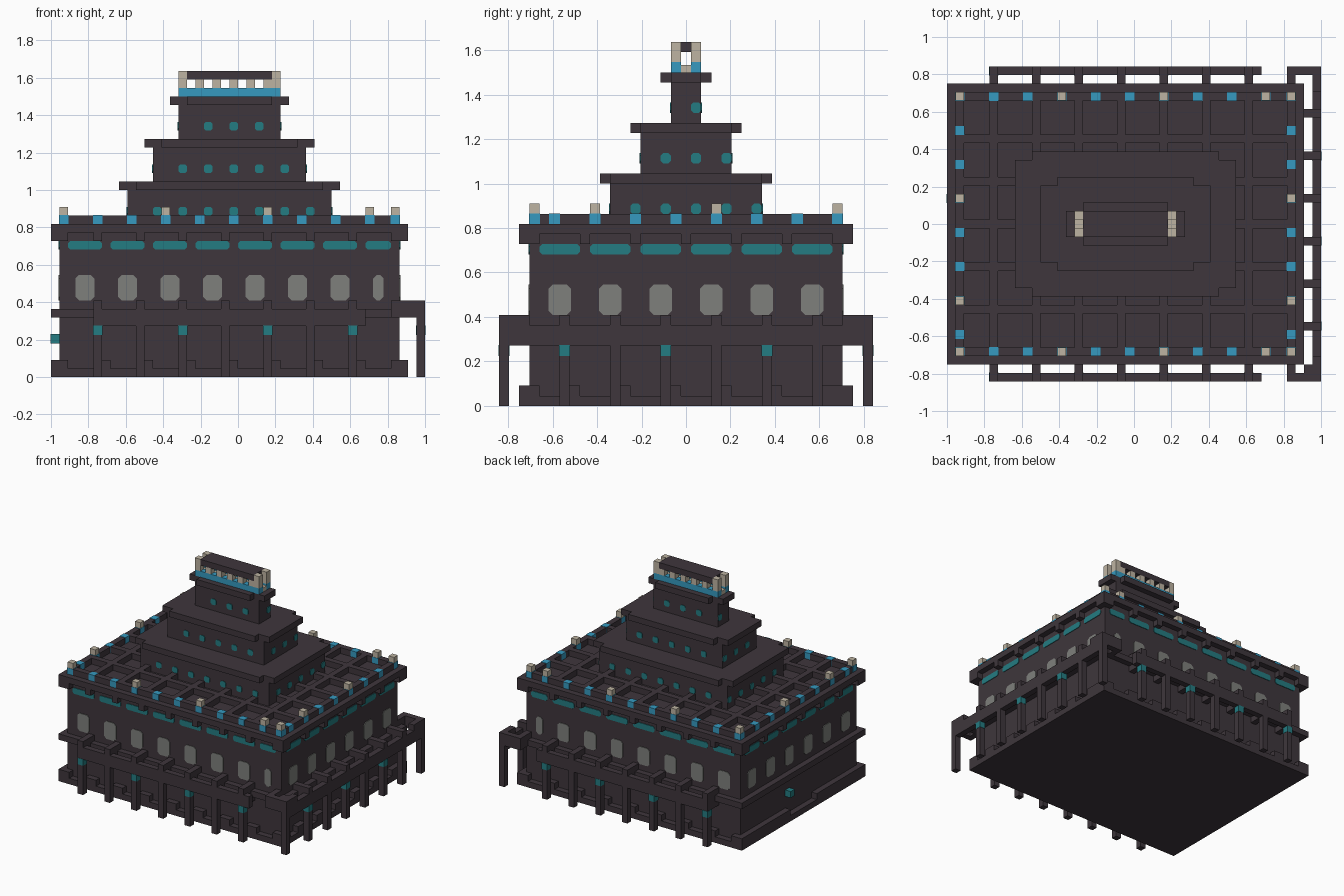
import bpy, bmesh
from mathutils import Vector

cube = bpy.data.objects.get("Cube")
if cube:
    bpy.data.objects.remove(cube)

U = 1 / 22                               # block size
ORIGIN = Vector((-1, -18.5 * U, 0))


def material(name, srgb):
    col = [((c / 255 + 0.055) / 1.055) ** 2.4 for c in srgb] + [1]
    m = bpy.data.materials.new(name)
    m.use_nodes = True
    m.diffuse_color = col
    m.node_tree.nodes["Principled BSDF"].inputs["Base Color"].default_value = col
    return m


DARK = material("dark stone", (62, 54, 60))
BEIGE = material("beige stone", (190, 180, 162))
BLUE = material("blue tile", (54, 154, 192))
TEAL = material("teal glass", (36, 124, 130))
GREY = material("grey window", (126, 128, 124))


def finish(bm, name, mat):
    bmesh.ops.recalc_face_normals(bm, faces=bm.faces)
    me = bpy.data.meshes.new(name)
    bm.to_mesh(me)
    bm.free()
    me.materials.append(mat)
    ob = bpy.data.objects.new(name, me)
    bpy.context.scene.collection.objects.link(ob)


def blocks(name, mat, boxes, grow=0.0):
    """Boxes as (x0, x1, y0, y1, z0, z1) in block units."""
    bm = bmesh.new()
    for x0, x1, y0, y1, z0, z1 in boxes:
        lo, hi = Vector((x0, y0, z0)), Vector((x1, y1, z1))
        verts = bmesh.ops.create_cube(bm, size=1)["verts"]
        for v in verts:
            p = (lo + hi) / 2
            for i in range(3):
                p[i] += v.co[i] * (hi[i] - lo[i] + 2 * grow)
            v.co = p * U + ORIGIN
    finish(bm, name, mat)


def plates(name, mat, items):
    """Thin chamfered plates: (axis, wall, sign, centre, z, half width, half height, chamfer)."""
    bm = bmesh.new()
    for axis, wall, sign, c, z, w, h, k in items:
        outline = [(w, h - k), (w - k, h), (k - w, h), (-w, h - k),
                   (-w, k - h), (k - w, -h), (w - k, -h), (w, k - h)]
        rings = []
        for depth in (-0.05, 0.1):
            ring = []
            for a, b in outline:
                d = wall + sign * depth
                p = (d, c + a, z + b) if axis == "x" else (c + a, d, z + b)
                ring.append(bm.verts.new(Vector(p) * U + ORIGIN))
            rings.append(ring)
        bm.faces.new(rings[0])
        bm.faces.new(rings[1])
        for i in range(8):
            j = (i + 1) % 8
            bm.faces.new((rings[0][i], rings[0][j], rings[1][j], rings[1][i]))
    finish(bm, name, mat)


def flip(box):
    """Mirror a box from front to back."""
    x0, x1, y0, y1, z0, z1 = box
    return (x0, x1, 37 - y1, 37 - y0, z0, z1)


def both(boxes):
    return boxes + [flip(b) for b in boxes]


def ring(x0, x1, y0, y1, z0, z1):
    return [(x0, x1, y0, y0 + 1, z0, z1), (x0, x1, y1 - 1, y1, z0, z1),
            (x0, x0 + 1, y0, y1, z0, z1), (x1 - 1, x1, y0, y1, z0, z1)]


COLS = range(5, 36, 5)                   # bay lines along the front
ROWS = range(8, 29, 5)                   # bay lines along the sides
SIDE_POSTS = range(6, 32, 5)

# Main body, plinth and ledge
blocks("main_body", DARK, [(1, 41, 3, 34, 0, 18)])
corners = [(x, x + 2, y, y + 2) for x in (0, 40) for y in (2, 33)]
plinth = [(0, 42, 2, 35, 0, 1)] + [c + (0, 2) for c in corners]
plinth += both([(k, k + 2, 2, 3, 1, 2) for k in COLS])
plinth += [(41, 42, j, j + 2, 1, 2) for j in SIDE_POSTS]
plinth += [(0, 1, 2, 15, 1, 2), (0, 1, 22, 35, 1, 2)]
blocks("plinth", DARK, plinth)
blocks("ledge", DARK, ring(0, 42, 2, 35, 7, 8))

# Cornice with brackets
cornice = ring(0, 42, 2, 35, 17, 18) + [c + (16, 18) for c in corners]
cornice += both([(k, k + 1, 2, 3, 16, 18) for k in COLS])
cornice += [(x, x + 1, j, j + 1, 16, 18) for x in (0, 41) for j in ROWS]
blocks("cornice", DARK, cornice)

# Parapet and coffered roof grid
blocks("parapet", DARK, ring(1, 41, 3, 34, 18, 19))
blocks("roof_beams", DARK, [(k, k + 1, 4, 33, 18, 19) for k in COLS]
       + [(2, 40, j, j + 1, 18, 19) for j in ROWS])

# Parapet tiles and finials
tiles, finials = set(), set()
for i, k in enumerate(list(range(1, 38, 4)) + [40]):
    for j in (3, 33):
        tiles.add((k, j))
        if i % 3 == 0 or k == 40:
            finials.add((k, j))
for i, j in enumerate(range(33, 4, -4)):
    for k in (1, 40):
        tiles.add((k, j))
        if i % 3 == 0:
            finials.add((k, j))
blocks("parapet_tiles", BLUE, [(k, k + 1, j, j + 1, 18, 19) for k, j in sorted(tiles)], 0.05)
blocks("parapet_finials", BEIGE, [(k, k + 1, j, j + 1, 19, 20) for k, j in sorted(finials)])

# Front and back galleries
gallery = [(5, 37, 0, 1, 6, 8)]
for k in COLS:
    gallery += [(k, k + 1, 0, 1, 0, 9), (k, k + 1, 0, 3, 6, 9)]
blocks("front_and_back_galleries", DARK, both(gallery))

# Side gallery with corner arches
side = [(43, 44, 0, 37, 6, 8), (42, 44, 1, 2, 7, 9)]
side += both([(40, 44, 0, 1, 7, 9), (43, 44, 0, 1, 0, 9), (40, 41, 0, 3, 7, 9),
              (43, 44, 0, 3, 6, 9)])
for j in SIDE_POSTS:
    side += [(43, 44, j, j + 1, 0, 9), (41, 44, j, j + 1, 7, 9)]
blocks("side_gallery", DARK, side)

# Lamps on every second post, and one beside the plain wall
lamps = both([(k, k + 1, 0, 1, 5, 6) for k in COLS[::2]])
lamps += [(43, 44, j, j + 1, 5, 6) for j in SIDE_POSTS[::2]]
blocks("lamps", TEAL, lamps + [(0, 1, 21, 22, 4, 5)], 0.04)

# Wall windows and frieze strips
windows, strips = [], []
for i in range(8):
    c, last = 4 + 5 * i, i == 7
    for wall, s in ((3, -1), (34, 1)):
        windows.append(("y", wall, s, c - 0.5 * last, 10.5, 0.6 if last else 1.1, 1.5, 0.4))
        strips.append(("y", wall, s, c - 0.5 * last, 15.5, 1.5 if last else 2, 0.5, 0.25))
for i in range(6):
    for wall, s in ((1, -1), (41, 1)):
        windows.append(("x", wall, s, 6 + 5 * i, 10.5, 1.1, 1.5, 0.4))
        strips.append(("x", wall, s, 6 + 5 * i, 15.5, 2, 0.5, 0.25))
plates("wall_windows", GREY, windows)
plates("frieze_strips", TEAL, strips)

# Stepped tiers: x range, y range, base, eave height, window height, window cells
TIERS = (("lower", 9, 33, 11, 26, 18, 22, 19, range(12, 31, 3), range(13, 26, 3)),
         ("middle", 12, 30, 14, 23, 23, 27, 24, range(15, 28, 3), range(16, 23, 3)),
         ("upper", 15, 27, 17, 20, 28, 32, 29, range(18, 25, 3), (19,)))
for name, x0, x1, y0, y1, z0, z1, zw, ks, js in TIERS:
    blocks(name + "_tier", DARK, [(x0, x1, y0, y1, z0, z1)])
    blocks(name + "_eave", DARK, [(x0 - 1, x1 + 1, y0, y1, z1, z1 + 1),
                                  (x0 + 1, x1 - 1, y0 - 1, y1 + 1, z1, z1 + 1)])
    dots = [("y", w, s, k + 0.5, zw + 0.5, 0.5, 0.5, 0.22)
            for k in ks for w, s in ((y0, -1), (y1, 1))]
    dots += [("x", w, s, j + 0.5, zw + 0.5, 0.5, 0.5, 0.22)
             for j in js for w, s in ((x0, -1), (x1, 1))]
    plates(name + "_tier_windows", TEAL, dots)

# Roof crest
blocks("crest_base", BLUE, both([(15, 27, 17, 18, 33, 34)]))
blocks("crest_core", BEIGE, [(15, 27, 18, 19, 33, 33.7)])
blocks("crest_posts", BEIGE, both([(k, k + 1, 17, 18, 34, 36) for k in (15, 26)]))
blocks("crest_balusters", BEIGE, both([(k, k + 1, 17, 18, 34, 35) for k in range(17, 26, 2)]))
blocks("crest_beam", DARK, [(16, 26, 17, 20, 35, 36)])
